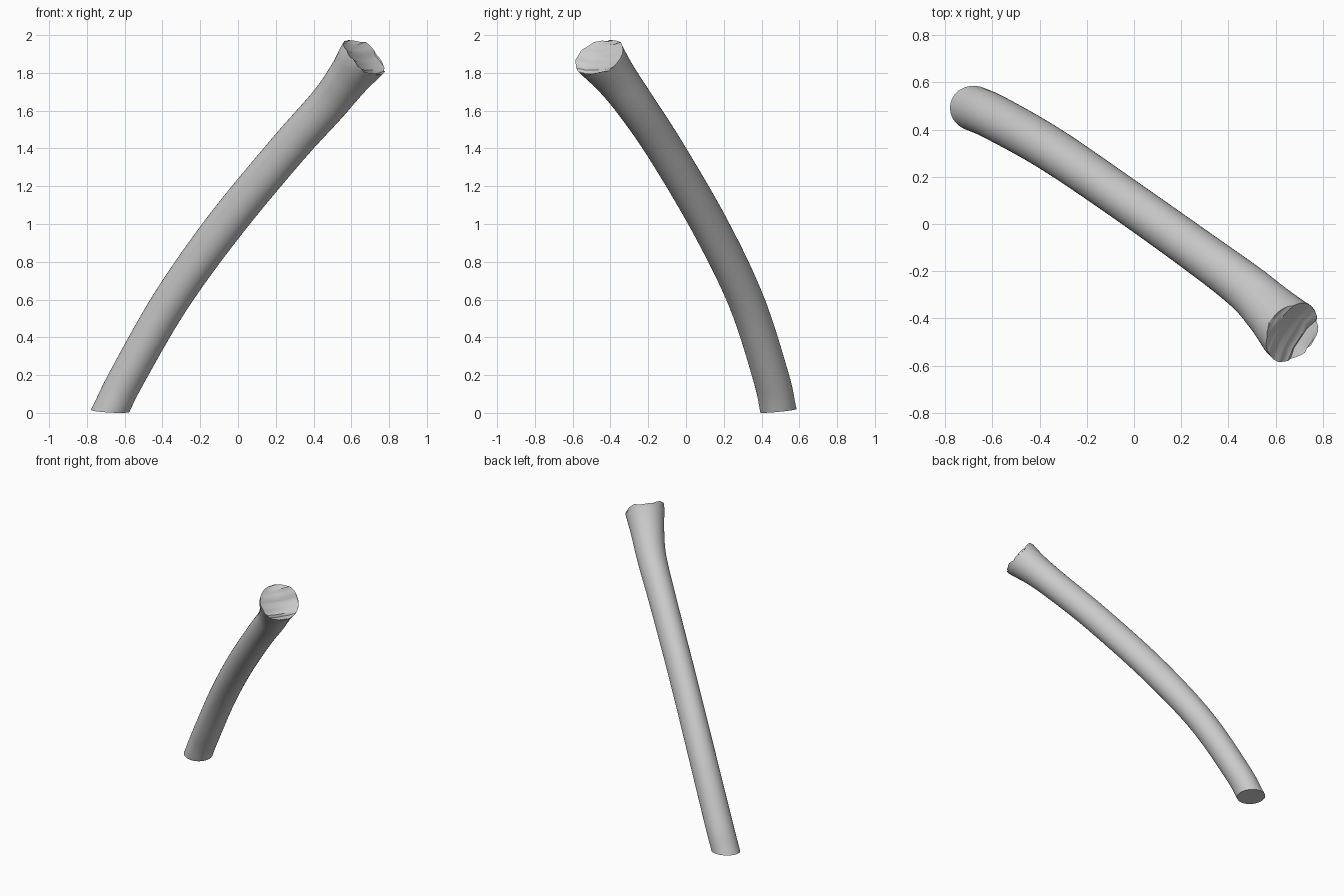
import bpy, bmesh, math, random
from mathutils import Vector

if "Cube" in bpy.data.objects:
    bpy.data.objects.remove(bpy.data.objects["Cube"])

random.seed(4)
SIDES = 40
STEPS = 8

# Centre line with half-width across (h) and along the slope (v): x, y, z, h, v
path = [
    (-0.685, 0.485, 0.02, 0.096, 0.094),
    (-0.595, 0.445, 0.20, 0.096, 0.094),
    (-0.365, 0.315, 0.60, 0.094, 0.097),
    (-0.080, 0.122, 1.00, 0.092, 0.102),
    (0.250, -0.112, 1.40, 0.094, 0.102),
    (0.465, -0.272, 1.64, 0.101, 0.104),
    (0.575, -0.375, 1.78, 0.116, 0.112),
    (0.660, -0.462, 1.893, 0.139, 0.134),
]


def spline(p0, p1, p2, p3, t):
    return [0.5 * (2 * b + (c - a) * t + (2 * a - 5 * b + 4 * c - d) * t * t
                   + (3 * b - a - 3 * c + d) * t ** 3)
            for a, b, c, d in zip(p0, p1, p2, p3)]


ext = ([[2 * a - b for a, b in zip(path[0], path[1])]] + path
       + [[2 * a - b for a, b in zip(path[-1], path[-2])]])
samples = []
for i in range(1, len(path)):
    for s in range(STEPS):
        samples.append(spline(*ext[i - 1:i + 3], s / STEPS))
samples.append(list(path[-1]))

bm = bmesh.new()
rings = []
last = len(samples) - 1
for i, s in enumerate(samples):
    c = Vector(s[:3])
    t = (Vector(samples[min(i + 1, last)][:3]) - Vector(samples[max(i - 1, 0)][:3])).normalized()
    if i == last:
        t = Vector((0.60, -0.39, 0.70)).normalized()
    h = t.cross(Vector((0, 0, 1))).normalized()
    v = h.cross(t)
    ring = []
    for k in range(SIDES):
        a = 2 * math.pi * k / SIDES
        p = c + h * (s[3] * math.cos(a)) + v * (s[4] * math.sin(a))
        if i == last:  # ragged torn rim
            p += t * (0.010 * math.sin(3 * a + 0.6) + random.uniform(-0.008, 0.008))
        # Slanted foot: keep everything above the cutting plane
        floor = 0.02 - 0.07 * (p.x + 0.685) + 0.10 * (p.y - 0.485)
        if i == 0:
            p += t * ((floor - p.z) / t.z)
        elif p.z < floor + 0.01 * i:
            p += t * ((floor + 0.01 * i - p.z) / t.z)
        ring.append(bm.verts.new(p))
    rings.append(ring)

# Tube wall
for lo, hi in zip(rings, rings[1:]):
    for k in range(SIDES):
        n = (k + 1) % SIDES
        bm.faces.new((lo[k], lo[n], hi[n], hi[k]))

# Flat foot
bm.faces.new(list(reversed(rings[0])))

# Torn end, bridged by uneven strips that fold slightly inward
top = rings[-1]
q = SIDES // 4
axis = Vector((0.60, -0.39, 0.70)).normalized()
rows = []
for j in range(1, 2 * q):
    a, b = top[(q + j) % SIDES], top[(q - j) % SIDES]
    depth = 0.022 * math.sin(math.pi * j / (2 * q)) + random.uniform(-0.003, 0.003)
    mids = [bm.verts.new(a.co.lerp(b.co, f) - axis * depth) for f in (0.25, 0.5, 0.75)]
    rows.append([a] + mids + [b])
for r0, r1 in zip(rows, rows[1:]):
    for k in range(4):
        bm.faces.new((r0[k], r1[k], r1[k + 1], r0[k + 1]))
for pole, row in ((top[q], rows[0]), (top[(3 * q) % SIDES], rows[-1])):
    for k in range(4):
        bm.faces.new((pole, row[k], row[k + 1]))

# Stand on the ground, centred
for ax in range(3):
    vals = [w.co[ax] for w in bm.verts]
    shift = min(vals) if ax == 2 else (min(vals) + max(vals)) / 2
    for w in bm.verts:
        w.co[ax] -= shift
bmesh.ops.recalc_face_normals(bm, faces=bm.faces)

mesh = bpy.data.meshes.new("bent_branch")
bm.to_mesh(mesh)
bm.free()
obj = bpy.data.objects.new("bent_branch", mesh)
bpy.context.collection.objects.link(obj)
bpy.context.view_layer.objects.active = obj
obj.select_set(True)
bpy.ops.object.shade_smooth_by_angle(angle=math.radians(40))
